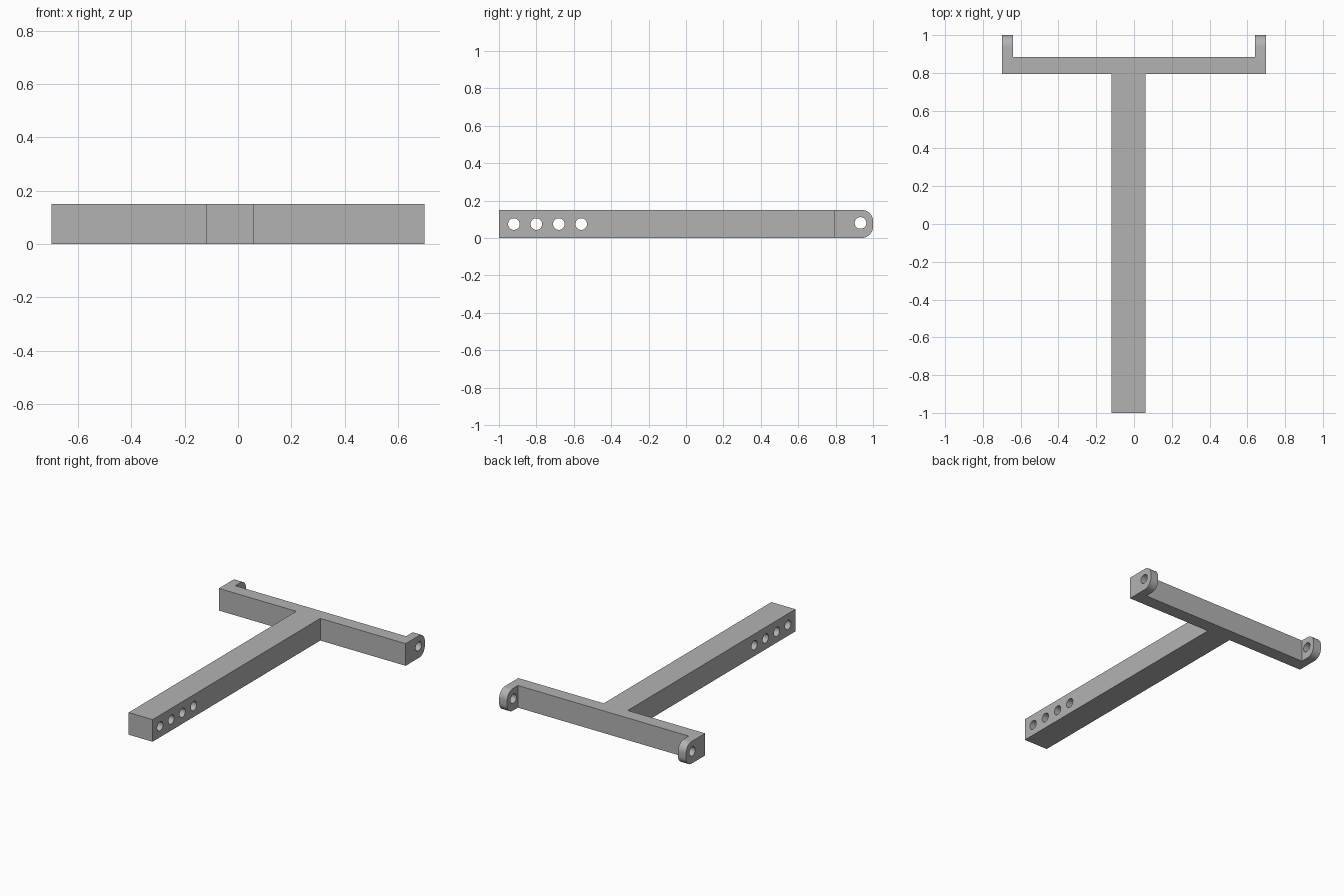
import bpy
import bmesh
from math import pi
from mathutils import Matrix, Vector

HEIGHT = 0.15
BAR_X = 0.70      # half width of the crossbar
LUG_X = 0.64      # inner face of the lugs
BAR_FRONT, BAR_BACK = 0.795, 0.885
STEM_LEFT, STEM_RIGHT = 0.06, -0.12
CORNER = 0.06
HOLE_R = 0.031

cube = bpy.data.objects.get("Cube")
if cube:
    bpy.data.objects.remove(cube, do_unlink=True)

grey = bpy.data.materials.new("plain grey")
grey.use_nodes = True
colour = (0.45, 0.45, 0.45, 1)
grey.diffuse_color = colour
grey.node_tree.nodes["Principled BSDF"].inputs["Base Color"].default_value = colour


def make_object(name, bm):
    bmesh.ops.recalc_face_normals(bm, faces=bm.faces)
    mesh = bpy.data.meshes.new(name)
    bm.to_mesh(mesh)
    bm.free()
    mesh.materials.append(grey)
    obj = bpy.data.objects.new(name, mesh)
    bpy.context.collection.objects.link(obj)
    return obj


# T-shaped frame with two rear lugs, extruded from its plan outline
outline = [
    (STEM_RIGHT, -1), (STEM_LEFT, -1), (STEM_LEFT, BAR_FRONT),
    (BAR_X, BAR_FRONT), (BAR_X, 1), (LUG_X, 1), (LUG_X, BAR_BACK),
    (-LUG_X, BAR_BACK), (-LUG_X, 1), (-BAR_X, 1), (-BAR_X, BAR_FRONT),
    (STEM_RIGHT, BAR_FRONT),
]
bm = bmesh.new()
base = bm.faces.new([bm.verts.new((x, y, 0)) for x, y in outline])
top = bmesh.ops.extrude_face_region(bm, geom=[base], use_keep_orig=True)
bmesh.ops.translate(bm, vec=Vector((0, 0, HEIGHT)),
                    verts=[v for v in top["geom"] if isinstance(v, bmesh.types.BMVert)])

# Round the upper and lower rear edges of the lugs
rear = [e for e in bm.edges
        if all(v.co.y > 0.99 for v in e.verts)
        and abs(e.verts[0].co.z - e.verts[1].co.z) < 0.001]
bmesh.ops.bevel(bm, geom=rear, offset=CORNER, segments=10, profile=0.5,
                affect='EDGES', clamp_overlap=False)
frame = make_object("tee_frame", bm)

# Cross holes: four through the stem, one through both lugs
holes = [(-0.92 + 0.12 * i, 0.074) for i in range(4)] + [(0.933, 0.08)]
bm = bmesh.new()
for y, z in holes:
    bmesh.ops.create_cone(
        bm, cap_ends=True, segments=32, radius1=HOLE_R, radius2=HOLE_R, depth=2,
        matrix=Matrix.Translation((0, y, z)) @ Matrix.Rotation(pi / 2, 4, 'Y'))
cutter = make_object("hole_cutter", bm)
cutter.hide_render = True

cut = frame.modifiers.new("cross holes", 'BOOLEAN')
cut.operation = 'DIFFERENCE'
cut.solver = 'EXACT'
cut.object = cutter
bpy.ops.object.select_all(action='DESELECT')
frame.select_set(True)
bpy.context.view_layer.objects.active = frame
bpy.ops.object.modifier_apply(modifier=cut.name)
bpy.data.objects.remove(cutter, do_unlink=True)
bpy.ops.object.shade_smooth_by_angle(angle=pi / 6)
